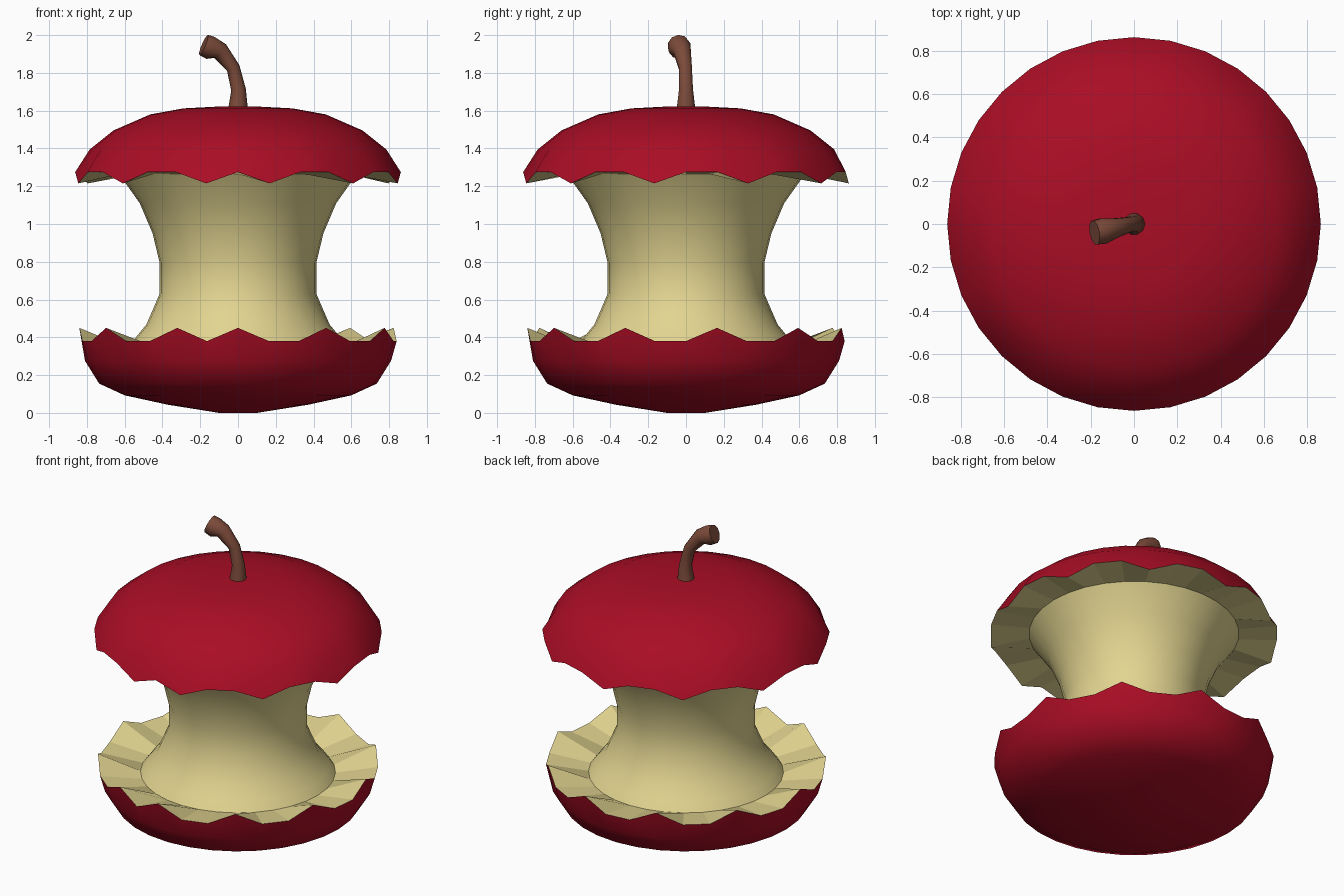
import bpy, bmesh, math
from mathutils import Vector

cube = bpy.data.objects.get("Cube")
if cube:
    bpy.data.objects.remove(cube, do_unlink=True)

SIDES = 32


def material(name, color):
    m = bpy.data.materials.new(name)
    m.use_nodes = True
    m.diffuse_color = (*color, 1)
    m.node_tree.nodes["Principled BSDF"].inputs["Base Color"].default_value = (*color, 1)
    return m


red = material("red skin", (0.40, 0.004, 0.018))
cream = material("cream flesh", (0.76, 0.66, 0.28))
brown = material("brown stem", (0.20, 0.07, 0.042))


def upper_bite(j):
    return 1.215 if j % 3 == 1 else 1.275


def lower_bite(j):
    return 0.45 if j % 3 == 0 else 0.38


def ring(bm, radius, height):
    """A ring of vertices starting at the front; height is a number or a rule."""
    verts = []
    for j in range(SIDES):
        a = math.tau * j / SIDES - math.pi / 2
        z = height(j) if callable(height) else height
        verts.append(bm.verts.new((radius * math.cos(a), radius * math.sin(a), z)))
    return verts


def bridge(bm, low, high, smooth=True):
    n = len(low)
    for j in range(n):
        k = (j + 1) % n
        bm.faces.new((low[j], low[k], high[k], high[j])).smooth = smooth


def fan(bm, loop, point):
    tip = bm.verts.new(point)
    for j in range(len(loop)):
        bm.faces.new((loop[j], loop[(j + 1) % len(loop)], tip)).smooth = True


def finish(bm, name, mat):
    mesh = bpy.data.meshes.new(name)
    bm.to_mesh(mesh)
    bm.free()
    mesh.materials.append(mat)
    ob = bpy.data.objects.new(name, mesh)
    bpy.context.collection.objects.link(ob)
    return ob


def skin(name, profile, pole, flip):
    bm = bmesh.new()
    rings = [ring(bm, r, z) for r, z in profile]
    for a, b in zip(rings, rings[1:]):
        bridge(bm, a, b)
    fan(bm, rings[-1], (0, 0, pole))
    if flip:
        bmesh.ops.reverse_faces(bm, faces=bm.faces[:])
    finish(bm, name, red)


# Skin left above and below the bite
skin("upper_skin", [(0.862, upper_bite), (0.785, 1.395), (0.66, 1.495),
                    (0.465, 1.58), (0.29, 1.612), (0.1, 1.622)], 1.622, False)
skin("lower_skin", [(0.84, lower_bite), (0.81, 0.275), (0.735, 0.155),
                    (0.6, 0.093), (0.37, 0.043), (0.1, 0)], 0, True)

# Eaten core: smooth waist
bm = bmesh.new()
core = [(0.585, 0.34), (0.545, 0.395), (0.485, 0.468), (0.415, 0.63), (0.415, 0.795),
        (0.452, 0.95), (0.52, 1.11), (0.63, 1.265)]
rings = [ring(bm, r, z) for r, z in core]
for a, b in zip(rings, rings[1:]):
    bridge(bm, a, b)
finish(bm, "core", cream)

# Faceted flesh between the core and each jagged skin edge
for name, outer, inner in (("lower_flesh", (0.84, lower_bite), core[0]),
                           ("upper_flesh", (0.862, upper_bite), core[-1])):
    bm = bmesh.new()
    bands = [ring(bm, *outer), ring(bm, *inner)]
    if name == "upper_flesh":
        bands.reverse()
    bridge(bm, *bands, smooth=False)
    finish(bm, name, cream)

# Bent stem that flares at its tip: centre and radius of each ring
stem = [((0, 0, 1.61), 0.052), ((0.003, 0, 1.71), 0.039), ((-0.025, -0.003, 1.825), 0.036),
        ((-0.095, -0.02, 1.915), 0.048), ((-0.145, -0.033, 1.932), 0.062),
        ((-0.182, -0.04, 1.948), 0.058)]
bm = bmesh.new()
loops = []
for i, (centre, radius) in enumerate(stem):
    before, after = stem[max(i - 1, 0)][0], stem[min(i + 1, len(stem) - 1)][0]
    along = (Vector(after) - Vector(before)).normalized()
    if i == 0:
        along = Vector((0, 0, 1))
    u = Vector((0, 1, 0)).cross(along).normalized()
    v = along.cross(u)
    loops.append([bm.verts.new(Vector(centre) + radius * (math.cos(t) * u + math.sin(t) * v))
                  for t in (math.tau * k / 10 for k in range(10))])
for a, b in zip(loops, loops[1:]):
    bridge(bm, a, b)
bm.faces.new(loops[-1])
bm.faces.new(loops[0][::-1])
stem_ob = finish(bm, "stem", brown)
bpy.ops.object.select_all(action="DESELECT")
stem_ob.select_set(True)
bpy.context.view_layer.objects.active = stem_ob
bpy.ops.object.shade_smooth_by_angle(angle=math.radians(45))
